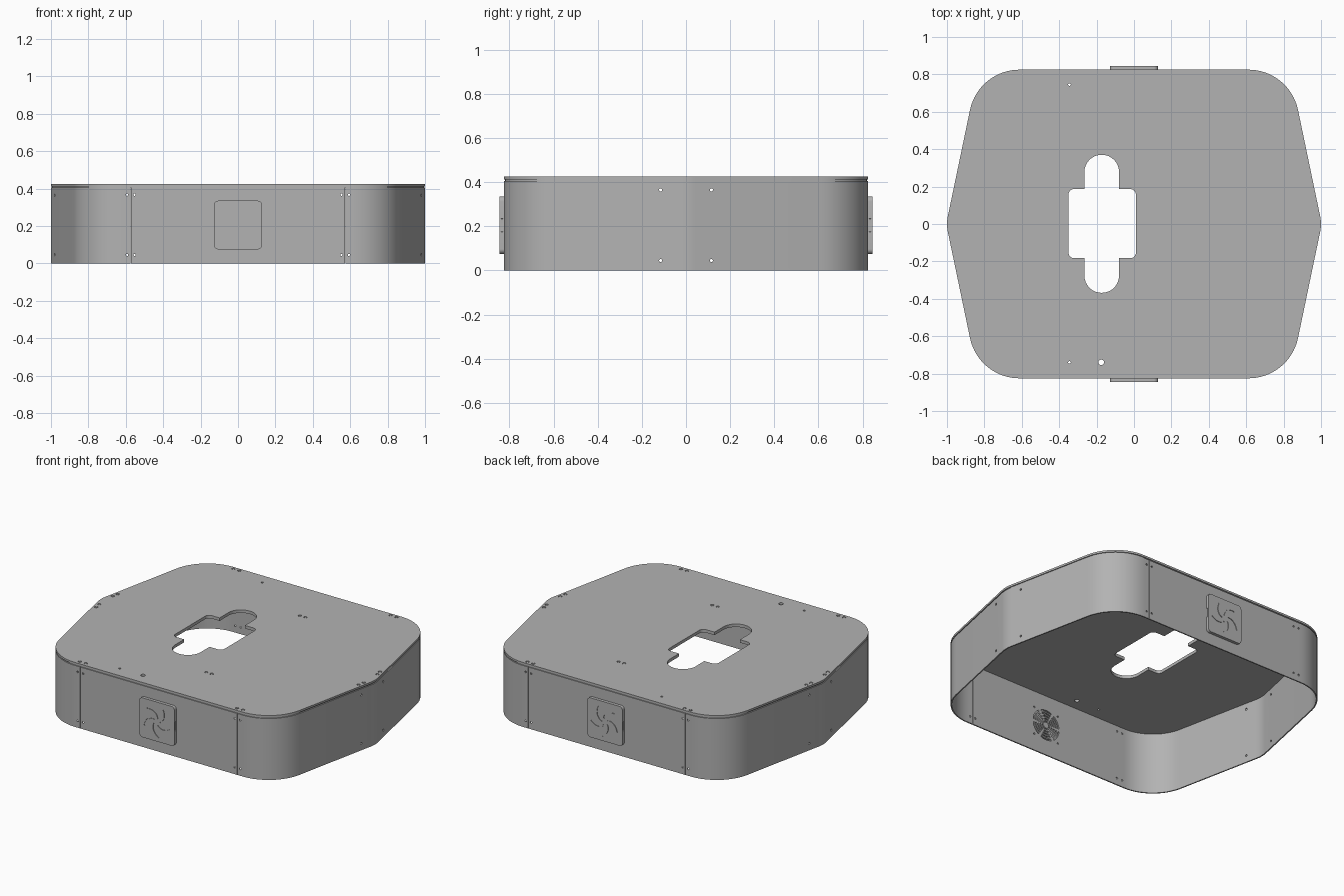
import bpy, bmesh, math
from mathutils import Vector

old = bpy.data.objects.get("Cube")
if old:
    bpy.data.objects.remove(old, do_unlink=True)

grey = bpy.data.materials.new("sheet_metal_grey")
grey.use_nodes = True
COLOUR = (0.45, 0.45, 0.45, 1)
grey.diffuse_color = COLOUR
grey.node_tree.nodes["Principled BSDF"].inputs["Base Color"].default_value = COLOUR

# main dimensions
HALF_Y, APEX_X, CORNER_X = 0.825, 1.004, 0.832
SEAM, WALL, WALL_TOP, LID_LOW, TOP = 0.572, 0.008, 0.405, 0.412, 0.425
COVER_Z, COVER_OUT = 0.205, 0.845


def prism(name, polys, low, high, axis="z"):
    """Extrude one or more 2D outlines along an axis."""
    place = {"z": lambda a, b, h: (a, b, h),
             "y": lambda a, b, h: (a, h, b),
             "x": lambda a, b, h: (h, a, b)}[axis]
    bm = bmesh.new()
    for poly in polys:
        rings = [[bm.verts.new(place(a, b, h)) for a, b in poly] for h in (low, high)]
        for ring in rings:
            bm.faces.new(ring)
        n = len(poly)
        for i in range(n):
            j = (i + 1) % n
            bm.faces.new((rings[0][i], rings[0][j], rings[1][j], rings[1][i]))
    bmesh.ops.recalc_face_normals(bm, faces=bm.faces)
    mesh = bpy.data.meshes.new(name)
    bm.to_mesh(mesh)
    bm.free()
    mesh.materials.append(grey)
    obj = bpy.data.objects.new(name, mesh)
    bpy.context.collection.objects.link(obj)
    return obj


def select(obj):
    bpy.ops.object.select_all(action="DESELECT")
    obj.select_set(True)
    bpy.context.view_layer.objects.active = obj


def cut(obj, polys, low, high, axis="z"):
    """Subtract extruded outlines from a part."""
    cutter = prism("cutter", polys, low, high, axis)
    cutter.hide_render = True
    select(obj)
    mod = obj.modifiers.new("cut", "BOOLEAN")
    mod.operation, mod.solver, mod.object = "DIFFERENCE", "EXACT", cutter
    bpy.ops.object.modifier_apply(modifier=mod.name)
    bpy.data.objects.remove(cutter, do_unlink=True)


def smooth(obj):
    select(obj)
    bpy.ops.object.shade_smooth_by_angle(angle=math.radians(30))


def circle(x, y, r, n=16):
    return [(x + r * math.cos(math.tau * i / n), y + r * math.sin(math.tau * i / n))
            for i in range(n)]


def rounded(points, radii, steps=12):
    """Fillet every corner of a convex polygon."""
    out = []
    for i, r in enumerate(radii):
        p = Vector(points[i])
        a = (Vector(points[i - 1]) - p).normalized()
        b = (Vector(points[(i + 1) % len(points)]) - p).normalized()
        half = a.angle(b) / 2
        centre = p + (a + b).normalized() * (r / math.sin(half))
        start = p + a * (r / math.tan(half)) - centre
        end = p + b * (r / math.tan(half)) - centre
        turn = start.angle_signed(end)
        a0 = math.atan2(start.y, start.x)
        for k in range(steps + 1):
            t = a0 - turn * k / steps
            out.append((centre.x + r * math.cos(t), centre.y + r * math.sin(t)))
    return out


def rounded_box(x0, x1, y0, y1, r):
    return rounded([(x0, y0), (x1, y0), (x1, y1), (x0, y1)], [r] * 4, 8)


def outline(inset=0.0):
    """Six-sided body outline, moved inwards by inset."""
    slope = (APEX_X - CORNER_X) / HALF_Y
    apex = APEX_X - inset * math.hypot(1, slope)
    y = HALF_Y - inset
    x = apex - slope * y
    return rounded([(-x, -y), (x, -y), (apex, 0), (x, y), (-x, y), (-apex, 0)],
                   [0.27 - inset, 0.27 - inset, 0.2 - inset] * 2, 16)


def band(path, width):
    """Closed outline of a strip that follows a path."""
    left, right = [], []
    for i, p in enumerate(path):
        d = Vector(path[min(i + 1, len(path) - 1)]) - Vector(path[max(i - 1, 0)])
        n = Vector((-d.y, d.x)).normalized() * width / 2
        left.append((p[0] + n.x, p[1] + n.y))
        right.append((p[0] - n.x, p[1] - n.y))
    return left + right[::-1]


# top lid and the thin sheet below it, with the stepped opening
lid = prism("top_lid", [outline()], LID_LOW, TOP)
sheet = prism("lid_under_sheet", [outline(0.006)], WALL_TOP, LID_LOW)
opening = [rounded_box(-0.35, 0.01, -0.183, 0.187, 0.03),
           rounded_box(-0.265, -0.08, -0.368, 0.37, 0.0915)]
holes = [circle(-0.345, 0.745, 0.007), circle(-0.345, -0.74, 0.007),
         circle(-0.175, -0.74, 0.015)]
for part in (lid, sheet):
    for shape in opening:
        cut(part, [shape], 0.3, 0.5)
    cut(part, holes, 0.3, 0.5)

# sunken screws in the lid
spots = []
for s in (1, -1):
    spots += [(s * 0.595, 0.802), (s * 0.552, 0.802), (s * 0.595, -0.798), (s * 0.552, -0.798)]
    spots += [(0.11, s * 0.488), (0.15, s * 0.488)]
    spots += [(s * 0.957, 0.113), (s * 0.965, 0.074), (s * 0.965, -0.068), (s * 0.957, -0.11)]
cut(lid, [circle(x, y, 0.011) for x, y in spots], 0.419, 0.5)
screws = prism("lid_screws", [circle(x, y, 0.007) for x, y in spots], 0.418, 0.424)
for part in (lid, sheet, screws):
    smooth(part)

# wrap-around side panels
outer, inner = outline(), outline(WALL)
for s, label in ((1, "left"), (-1, "right")):
    edge = SEAM + 0.0015

    def half(points, y):
        ordered = sorted((p for p in points if p[0] > edge), key=lambda p: p[1])
        return [(edge, -y)] + ordered + [(edge, y)]

    loop = half(outer, HALF_Y) + half(inner, HALF_Y - WALL)[::-1]
    panel = prism(label + "_side_panel", [[(s * x, y) for x, y in loop]], 0, WALL_TOP)
    cut(panel, [circle(s * 0.593, z, 0.006) for z in (0.045, 0.367)], -1, 1, "y")
    cut(panel, [circle(y, z, 0.007) for y in (-0.115, 0.115) for z in (0.045, 0.365)],
        0.5 * s, 1.1 * s, "x")
    smooth(panel)

# ring slots of the fan grille
slots = []
for r in (0.025, 0.043, 0.061, 0.079, 0.097):
    for k in range(6):
        arc = [math.tau * (k + 0.1 + 0.8 * i / 8) / 6 for i in range(9)]
        slots.append(band([(r * math.cos(a), COVER_Z + r * math.sin(a)) for a in arc], 0.009))
slots += [circle(x, COVER_Z + z, 0.006) for x in (-0.092, 0.092) for z in (-0.092, 0.092)]

# curved swirl grooves on the fan cover
swirl = []
for k in range(5):
    path = []
    for i in range(13):
        t = i / 12
        a = math.tau * k / 5 + 1.1 * t
        r = 0.022 + 0.08 * t
        path.append((r * math.cos(a), COVER_Z + r * math.sin(a)))
    swirl.append(band(path, 0.006))

# flat panels with fan covers, front and back
for s, label in ((-1, "front"), (1, "back")):
    y_out, y_in = s * HALF_Y, s * (HALF_Y - WALL)
    panel = prism(label + "_panel",
                  [[(-SEAM, 0), (SEAM, 0), (SEAM, WALL_TOP), (-SEAM, WALL_TOP)]],
                  y_in, y_out, "y")
    cut(panel, slots + [circle(x, z, 0.006) for x in (-0.553, 0.553) for z in (0.045, 0.367)],
        s * 0.7, s * 0.9, "y")
    smooth(panel)

    cover = prism(label + "_fan_cover",
                  [rounded_box(-0.128, 0.128, COVER_Z - 0.13, COVER_Z + 0.13, 0.022)],
                  y_out, s * COVER_OUT, "y")
    cut(cover, swirl, s * (COVER_OUT - 0.004), s * 0.9, "y")
    # finger notches at the sides of the cover
    cut(cover, [rounded_box(x - 0.006, x + 0.006, COVER_Z - 0.03, COVER_Z + 0.03, 0.003)
                for x in (-0.128, 0.128)], s * 0.828, s * 0.838, "y")
    smooth(cover)
